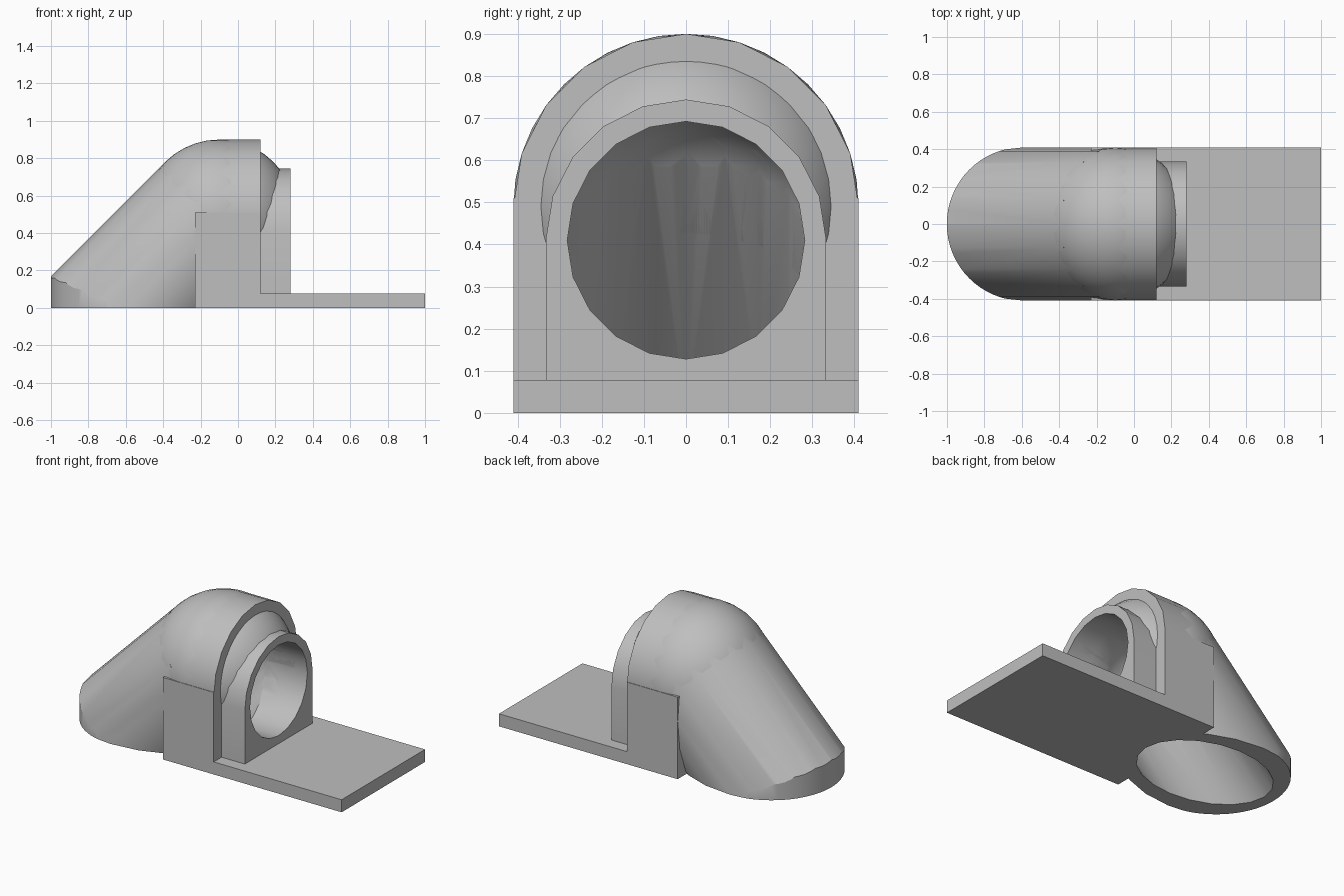
import bpy, bmesh, math
from mathutils import Matrix, Vector

cube = bpy.data.objects.get("Cube")
if cube:
    bpy.data.objects.remove(cube, do_unlink=True)

grey = bpy.data.materials.new("plain_grey")
grey.use_nodes = True
COLOUR = (0.52, 0.52, 0.52, 1)
grey.diffuse_color = COLOUR
grey.node_tree.nodes["Principled BSDF"].inputs["Base Color"].default_value = COLOUR

SIDES = 20
R = 0.41                               # outer pipe radius and half width
BEND = Vector((-0.10, 0, 0.49))        # outer elbow centre
BORE_BEND = Vector((-0.10, 0, 0.41))   # bore elbow centre
DOWN = Vector((-1, 0, -1)).normalized()


def finish(name, bm):
    bmesh.ops.recalc_face_normals(bm, faces=bm.faces)
    mesh = bpy.data.meshes.new(name)
    bm.to_mesh(mesh)
    bm.free()
    obj = bpy.data.objects.new(name, mesh)
    bpy.context.collection.objects.link(obj)
    mesh.materials.append(grey)
    return obj


def rod(name, start, end, r1, r2=None):
    """Cylinder or cone between two points in the xz plane."""
    axis = end - start
    turn = Matrix.Rotation(math.atan2(axis.x, axis.z), 4, 'Y')
    bm = bmesh.new()
    bmesh.ops.create_cone(bm, cap_ends=True, segments=SIDES, radius1=r1,
                          radius2=r2 or r1, depth=axis.length,
                          matrix=Matrix.Translation((start + end) / 2) @ turn)
    return finish(name, bm)


def ball(name, centre, radius):
    bm = bmesh.new()
    bmesh.ops.create_uvsphere(bm, u_segments=40, v_segments=20, radius=radius,
                              matrix=Matrix.Translation(centre))
    return finish(name, bm)


def prism(name, outline, direction):
    bm = bmesh.new()
    face = bm.faces.new([bm.verts.new(p) for p in outline])
    grown = bmesh.ops.extrude_face_region(bm, geom=[face], use_keep_orig=True)
    moved = [g for g in grown["geom"] if isinstance(g, bmesh.types.BMVert)]
    bmesh.ops.translate(bm, verts=moved, vec=direction)
    return finish(name, bm)


def box(name, x0, x1, z0, z1):
    outline = [(x0, -R, z0), (x1, -R, z0), (x1, R, z0), (x0, R, z0)]
    return prism(name, outline, (0, 0, z1 - z0))


def carve(obj, cutter, operation='DIFFERENCE'):
    mod = obj.modifiers.new("carve", 'BOOLEAN')
    mod.operation = operation
    mod.solver = 'EXACT'
    mod.object = cutter
    bpy.context.view_layer.objects.active = obj
    bpy.ops.object.modifier_apply(modifier=mod.name)


# Elbow pipe: sloping leg, rounded bend and level mouth
leg = rod("sloping_pipe", BEND, BEND + DOWN * 1.4, R)
bend = ball("elbow_bend", BEND, R)
mouth = rod("level_pipe", BEND, Vector((0.12, 0, BEND.z)), R)

# Trim the leg to the ground and to a rounded foot
foot = [(-0.59 + 0.411 * math.cos(a), 0.411 * math.sin(a), 0)
        for a in (math.pi * (0.5 + i / 32) for i in range(33))]
foot += [(-0.59, -0.43, 0), (0.4, -0.43, 0), (0.4, 0.43, 0), (-0.59, 0.43, 0)]
trim = prism("foot_trim", foot, (0, 0, 1.2))
carve(leg, trim, 'INTERSECT')

# Support block and base plate
block = box("support_block", -0.23, 0.12, 0, 0.51)
plate = box("base_plate", -0.23, 1.0, 0, 0.078)

# Arched collar with a tapered shoulder behind it
CR, CZ = 0.333, 0.411
arch = [(0.11, CR * math.cos(a), CZ + CR * math.sin(a))
        for a in (math.pi * i / 10 for i in range(11))]
arch += [(0.11, -CR, 0.07), (0.11, CR, 0.07)]
collar = prism("arched_collar", arch, (0.17, 0, 0))
shoulder = rod("collar_shoulder", Vector((0.12, 0, 0.477)),
               Vector((0.19, 0, 0.477)), 0.33, 0.31)
for v in shoulder.data.vertices:
    if v.co.x > 0.15:
        v.co.z -= 0.047

# Bore running through every part
bores = [
    rod("sloping_bore", BORE_BEND, BORE_BEND + DOWN * 1.5, 0.30),
    rod("level_bore", BORE_BEND, Vector((0.4, 0, BORE_BEND.z)), 0.282),
    ball("bend_bore", BORE_BEND, 0.301),
]
parts = [leg, bend, mouth, block, plate, collar, shoulder]
for part in parts:
    for bore in bores:
        carve(part, bore)

for helper in bores + [trim]:
    bpy.data.objects.remove(helper, do_unlink=True)

# Smooth curved walls, keep the edges crisp
bpy.ops.object.select_all(action='DESELECT')
for part in parts:
    part.select_set(True)
bpy.context.view_layer.objects.active = leg
bpy.ops.object.shade_smooth_by_angle(angle=math.radians(30))
